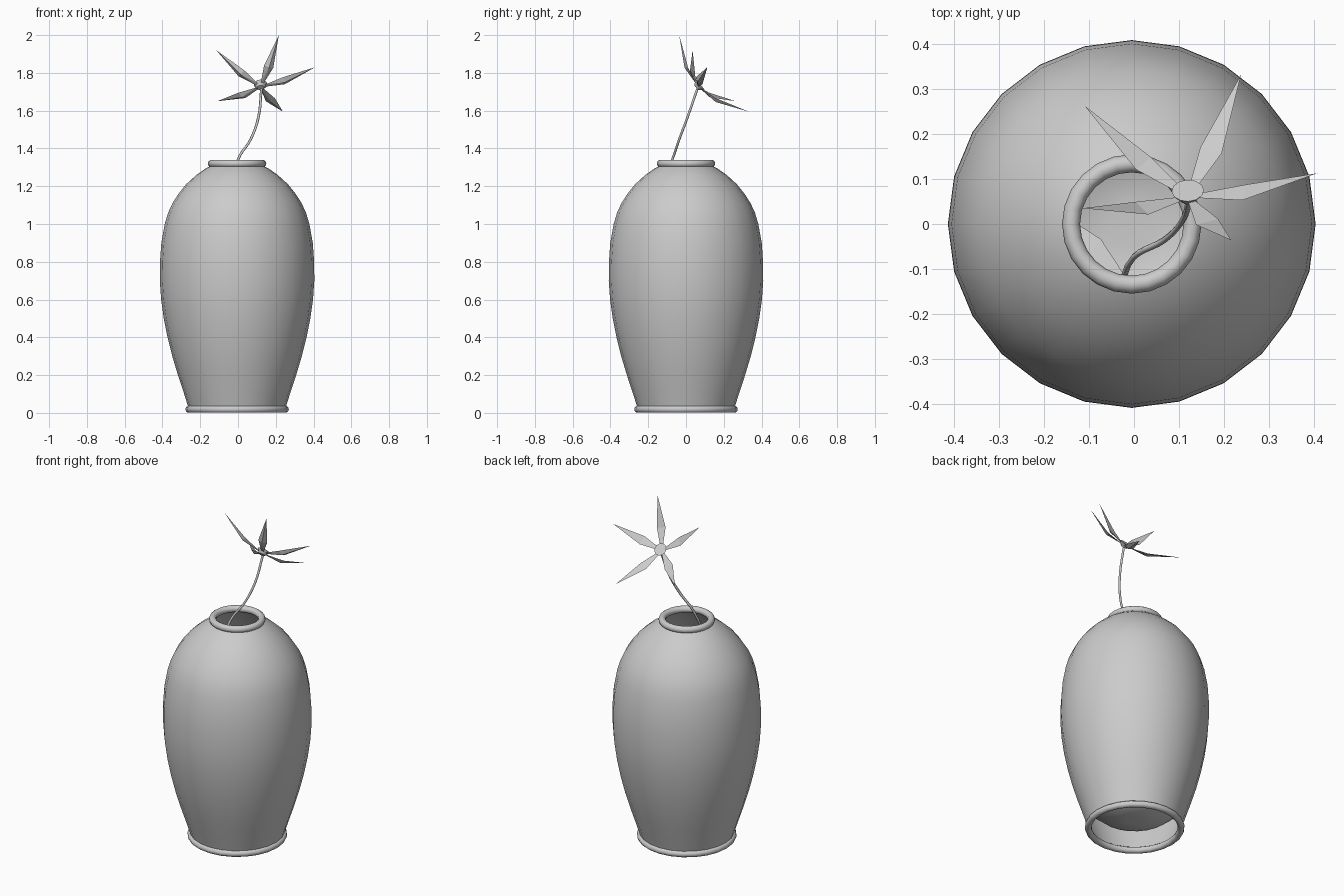
import bpy, bmesh, math
from mathutils import Vector

cube = bpy.data.objects.get("Cube")
if cube:
    bpy.data.objects.remove(cube, do_unlink=True)

grey = bpy.data.materials.new("plain_grey")
grey.use_nodes = True
COLOUR = (0.6, 0.6, 0.6, 1)
grey.diffuse_color = COLOUR
grey.node_tree.nodes["Principled BSDF"].inputs["Base Color"].default_value = COLOUR

SIDES = 24
CENTRE = Vector((-0.005, 0, 0))


def finish(name, bm, smooth=None):
    """Turn a bmesh into a named object, smooth below the given angle."""
    bmesh.ops.recalc_face_normals(bm, faces=bm.faces)
    mesh = bpy.data.meshes.new(name)
    bm.to_mesh(mesh)
    bm.free()
    mesh.materials.append(grey)
    obj = bpy.data.objects.new(name, mesh)
    bpy.context.collection.objects.link(obj)
    if smooth:
        bpy.ops.object.select_all(action='DESELECT')
        obj.select_set(True)
        bpy.context.view_layer.objects.active = obj
        bpy.ops.object.shade_smooth_by_angle(angle=math.radians(smooth))
    return obj


def lathe(name, profile, closed=False):
    """Spin (radius, height) points around the vase axis."""
    bm = bmesh.new()
    verts = [bm.verts.new(CENTRE + Vector((0, r, z))) for r, z in profile]
    pairs = list(zip(verts, verts[1:] + verts[:1] if closed else verts[1:]))
    edges = [bm.edges.new(p) for p in pairs]
    bmesh.ops.spin(bm, geom=verts + edges, cent=CENTRE, axis=(0, 0, 1),
                   angle=2 * math.pi, steps=SIDES, use_duplicate=False)
    bmesh.ops.remove_doubles(bm, verts=bm.verts, dist=0.0005)
    return finish(name, bm, 50)


def ring(name, radius, tube, z, count=10):
    turn = [2 * math.pi * i / count for i in range(count)]
    lathe(name, [(radius + tube * math.cos(a), z + tube * math.sin(a)) for a in turn], True)


# Vase: open-bottomed shell, round-bottomed liner, rim and foot rings
shell = [(0.255, 0.02), (0.28, 0.1), (0.313, 0.2), (0.343, 0.3), (0.368, 0.4),
         (0.388, 0.5), (0.402, 0.6), (0.409, 0.7), (0.408, 0.8), (0.401, 0.9),
         (0.383, 1.0), (0.365, 1.06), (0.342, 1.11), (0.31, 1.16), (0.27, 1.21),
         (0.215, 1.26), (0.165, 1.295), (0.135, 1.31)]
lathe("vase_shell", shell)
bowl = [(0, 0.07), (0.05, 0.063), (0.1, 0.072), (0.15, 0.087), (0.2, 0.108), (0.25, 0.15)]
lathe("vase_liner", bowl + [(r - 0.012, z) for r, z in shell[2:-1]] + [(0.12, 1.31)])
ring("rim_ring", 0.135, 0.02, 1.32)
ring("foot_ring", 0.255, 0.019, 0.019)

# Stem: thin bent tube reaching down into the vase
curve = bpy.data.curves.new("stem_path", 'CURVE')
curve.dimensions = '3D'
curve.bevel_depth = 0.007
curve.bevel_resolution = 1
curve.resolution_u = 5
curve.use_fill_caps = True
path = [(-0.04, -0.3, 0.75), (-0.025, -0.17, 1.1), (0, -0.073, 1.34),
        (0.068, -0.035, 1.45), (0.108, 0.008, 1.565), (0.124, 0.06, 1.715)]
spline = curve.splines.new('BEZIER')
spline.bezier_points.add(len(path) - 1)
for point, co in zip(spline.bezier_points, path):
    point.co = co
    point.handle_left_type = point.handle_right_type = 'AUTO'
curve.materials.append(grey)
bpy.context.collection.objects.link(bpy.data.objects.new("stem", curve))

# Flower heart: small cup facing along the flower axis
heart = Vector((0.12, 0.065, 1.73))
axis = Vector((-0.03, 0.74, 0.67)).normalized()
bm = bmesh.new()
bmesh.ops.create_cone(bm, cap_ends=True, segments=12, radius1=0.018, radius2=0.036, depth=0.025)
bmesh.ops.transform(bm, matrix=axis.to_track_quat('Z', 'Y').to_matrix().to_4x4(), verts=bm.verts)
bmesh.ops.translate(bm, vec=heart, verts=bm.verts)
finish("flower_heart", bm, 30)


def blade(name, base, tip, up, width):
    """Pointed blade with a flat face, a keel behind and a slight upward bend."""
    along = tip - base
    side = along.cross(up).normalized()
    back = side.cross(along).normalized() * -1
    if back.dot(up) > 0:
        back = -back
    middle = base + along * 0.36 + back * 0.015
    bm = bmesh.new()
    b1, b2, m1, m2, end, keel = [bm.verts.new(p) for p in (
        base + side * 0.008, base - side * 0.008, middle + side * width,
        middle - side * width, tip, middle + back * 0.014)]
    for face in ((b1, b2, m2, m1), (m1, m2, end), (b1, keel, b2),
                 (b1, m1, keel), (b2, keel, m2), (m1, end, keel), (m2, keel, end)):
        bm.faces.new(face)
    finish(name, bm)


# Five petals, and one leaf inside the vase
tips = [(0.216, -0.036, 2.0), (-0.115, 0.035, 1.92), (0.408, 0.113, 1.83),
        (-0.11, 0.263, 1.65), (0.238, 0.332, 1.595)]
for i, tip in enumerate(map(Vector, tips)):
    out = tip - heart
    out = (out - axis * out.dot(axis)).normalized()
    blade(f"petal_{i + 1}", heart + out * 0.025, tip, axis, 0.026)
blade("inner_leaf", Vector((-0.02, -0.13, 1.18)), Vector((-0.25, 0.08, 1.0)),
      Vector((0, 0, 1)), 0.035)
